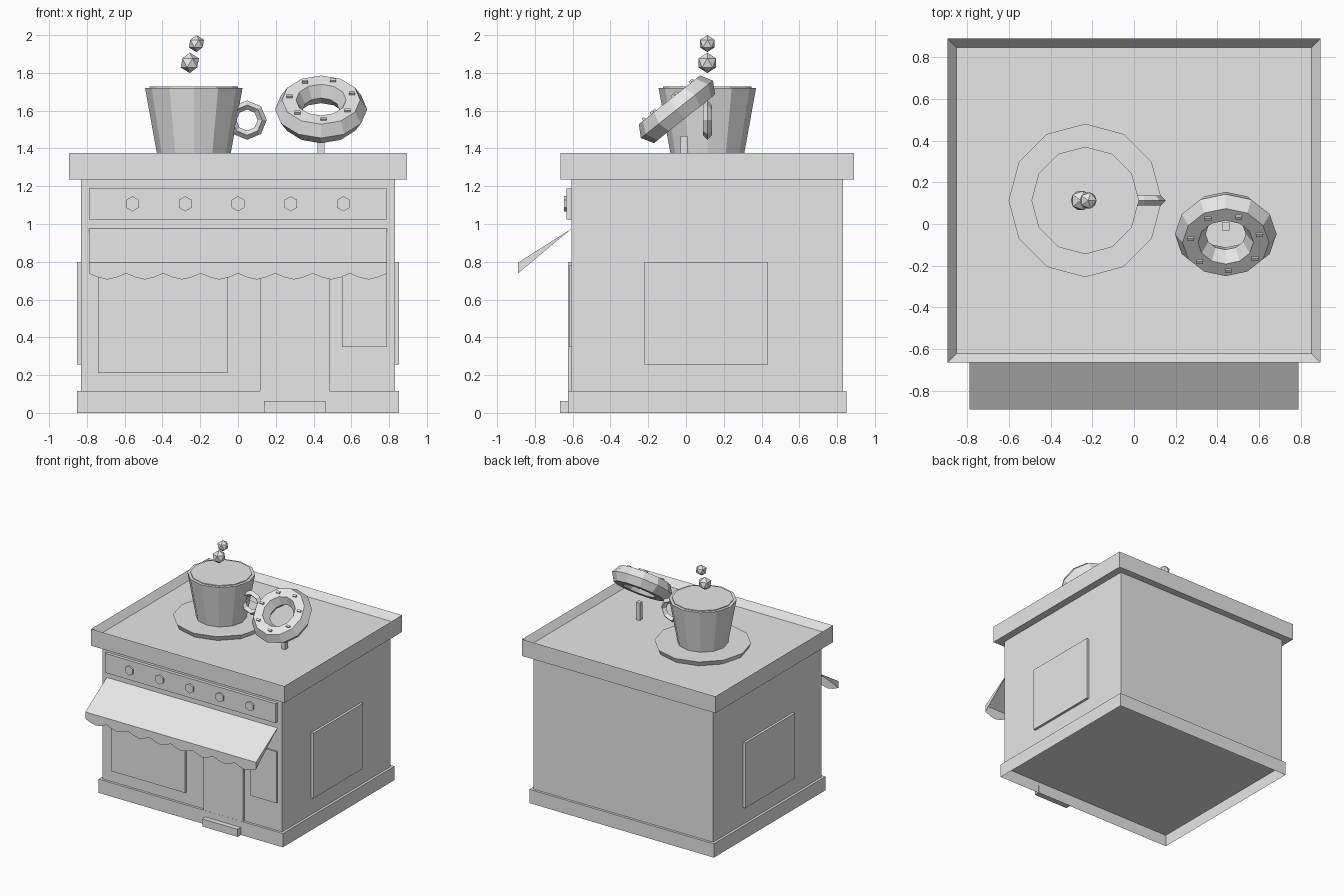
import bpy, bmesh, math
from mathutils import Vector, Matrix

if "Cube" in bpy.data.objects:
    bpy.data.objects.remove(bpy.data.objects["Cube"])

grey = bpy.data.materials.new("plain_grey")
grey.diffuse_color = (0.8, 0.8, 0.8, 1)
grey.use_nodes = True
grey.node_tree.nodes["Principled BSDF"].inputs["Base Color"].default_value = grey.diffuse_color


def finish(name, bm, recalc=True):
    if recalc:
        bmesh.ops.recalc_face_normals(bm, faces=bm.faces[:])
    me = bpy.data.meshes.new(name)
    bm.to_mesh(me)
    bm.free()
    me.materials.append(grey)
    ob = bpy.data.objects.new(name, me)
    bpy.context.collection.objects.link(ob)
    return ob


def box_bm(x0, x1, y0, y1, z0, z1):
    bm = bmesh.new()
    size = Matrix.Diagonal((x1 - x0, y1 - y0, z1 - z0, 1))
    mid = Matrix.Translation(((x0 + x1) / 2, (y0 + y1) / 2, (z0 + z1) / 2))
    bmesh.ops.create_cube(bm, size=1, matrix=mid @ size)
    return bm


def box(name, *extents):
    return finish(name, box_bm(*extents))


def cone(name, sides, r_low, r_high, depth, matrix):
    bm = bmesh.new()
    bmesh.ops.create_cone(bm, cap_ends=True, segments=sides, radius1=r_low,
                          radius2=r_high, depth=depth, matrix=matrix)
    return finish(name, bm)


def ring(name, major, minor, n_major, n_minor, matrix):
    bm = bmesh.new()
    loops = []
    for i in range(n_major):
        a = 2 * math.pi * i / n_major
        loop = []
        for j in range(n_minor):
            b = 2 * math.pi * j / n_minor
            r = major + minor * math.cos(b)
            loop.append(bm.verts.new(matrix @ Vector(
                (r * math.cos(a), r * math.sin(a), minor * math.sin(b)))))
        loops.append(loop)
    for i in range(n_major):
        p, q = loops[i], loops[(i + 1) % n_major]
        for j in range(n_minor):
            k = (j + 1) % n_minor
            bm.faces.new((p[j], q[j], q[k], p[k]))
    return finish(name, bm)


def pick(bm, direction):
    bm.normal_update()
    return [f for f in bm.faces if f.normal.dot(Vector(direction)) > 0.9]


# Building shell
box("walls", -0.832, 0.832, -0.605, 0.83, 0.10, 1.25)

# Base skirt, hollow underneath
bm = box_bm(-0.853, 0.853, -0.625, 0.85, 0, 0.115)
bmesh.ops.inset_region(bm, faces=pick(bm, (0, 0, -1)), thickness=0.004, depth=0)
bm.normal_update()
under = min((f for f in bm.faces if f.normal.z < -0.9 and len(f.verts) == 4),
            key=lambda f: -f.calc_area())
bmesh.ops.translate(bm, verts=under.verts[:], vec=(0, 0, 0.097))
finish("base_skirt", bm)

# Roof tray with raised rim
bm = box_bm(-0.895, 0.895, -0.665, 0.89, 1.235, 1.375)
top = pick(bm, (0, 0, 1))
bmesh.ops.inset_region(bm, faces=top, thickness=0.06, depth=0)
bmesh.ops.translate(bm, verts=top[0].verts[:], vec=(0, 0, -0.055))
finish("roof", bm)

# Shop front: door, windows, step
box("door", 0.117, 0.485, -0.624, -0.60, 0.11, 0.80)
box("front_window", -0.74, -0.055, -0.62, -0.60, 0.21, 0.78)
box("small_window", 0.55, 0.79, -0.62, -0.60, 0.35, 0.78)
box("door_step", 0.137, 0.464, -0.668, -0.62, 0, 0.063)
for side, name in ((1, "right_window"), (-1, "left_window")):
    xs = sorted((side * 0.82, side * 0.853))
    box(name, xs[0], xs[1], -0.22, 0.435, 0.255, 0.80)

# Sign board with round lamps
box("sign_board", -0.79, 0.79, -0.632, -0.60, 1.025, 1.187)
for i in range(5):
    turn = Matrix.Rotation(math.pi / 2, 4, 'X') @ Matrix.Rotation(math.pi / 2, 4, 'Z')
    place = Matrix.Translation(((i - 2) * 0.279, -0.635, 1.107))
    cone("sign_lamp", 6, 0.04, 0.04, 0.02,
         place @ turn @ Matrix.Rotation(math.pi / 2, 4, 'Z'))

# Awning: slope, side gussets and scalloped valance
bm = bmesh.new()
W, BACK, FRONT = 0.79, -0.606, -0.89
bl, br = (bm.verts.new((s * W, BACK, 0.975)) for s in (-1, 1))
fl, fr = (bm.verts.new((s * W, FRONT, 0.795)) for s in (-1, 1))
bm.faces.new((bl, fl, fr, br))
hem = []
for i in range(33):
    z = 0.738 - 0.032 * abs(math.sin(math.pi * i / 4)) ** 1.3
    hem.append(bm.verts.new((-W + 2 * W * i / 32, FRONT, z)))
bm.faces.new([fl] + hem + [fr])
bm.faces.new((bl, hem[0], fl))
bm.faces.new((br, fr, hem[-1]))
finish("awning", bm, recalc=False)

# Saucer, cup, drink
CX, CY = -0.234, 0.113


def over(z):
    return Matrix.Translation((CX, CY, z))


cone("saucer", 12, 0.35, 0.368, 0.04, over(1.34))
cone("cup", 12, 0.193, 0.258, 0.36, over(1.54))
cone("drink", 12, 0.235, 0.235, 0.03, over(1.712))
ring("cup_handle", 0.08, 0.024, 8, 4,
     Matrix.Translation((0.048, CY, 1.55)) @ Matrix.Rotation(math.pi / 2, 4, 'X'))

# Steam puffs
for x, z, r in ((-0.255, 1.853, 0.054), (-0.22, 1.955, 0.045)):
    bm = bmesh.new()
    bmesh.ops.create_icosphere(bm, subdivisions=1, radius=r,
                               matrix=Matrix.Translation((x, CY, z)))
    finish("steam_puff", bm)

# Tilted doughnut, sprinkles and post
tilt = Matrix.Translation((0.44, -0.048, 1.607)) @ Matrix.Rotation(math.radians(38.5), 4, 'X')
ring("doughnut", 0.17, 0.074, 12, 6, tilt)
for i in range(7):
    a = math.radians(17) + 2 * math.pi * i / 7
    bm = box_bm(-0.016, 0.016, -0.008, 0.008, -0.008, 0.008)
    bm.transform(tilt @ Matrix.Translation((0.17 * math.cos(a), 0.17 * math.sin(a), 0.068)))
    finish("sprinkle", bm)
box("doughnut_post", 0.422, 0.458, -0.03, 0.008, 1.31, 1.465)
